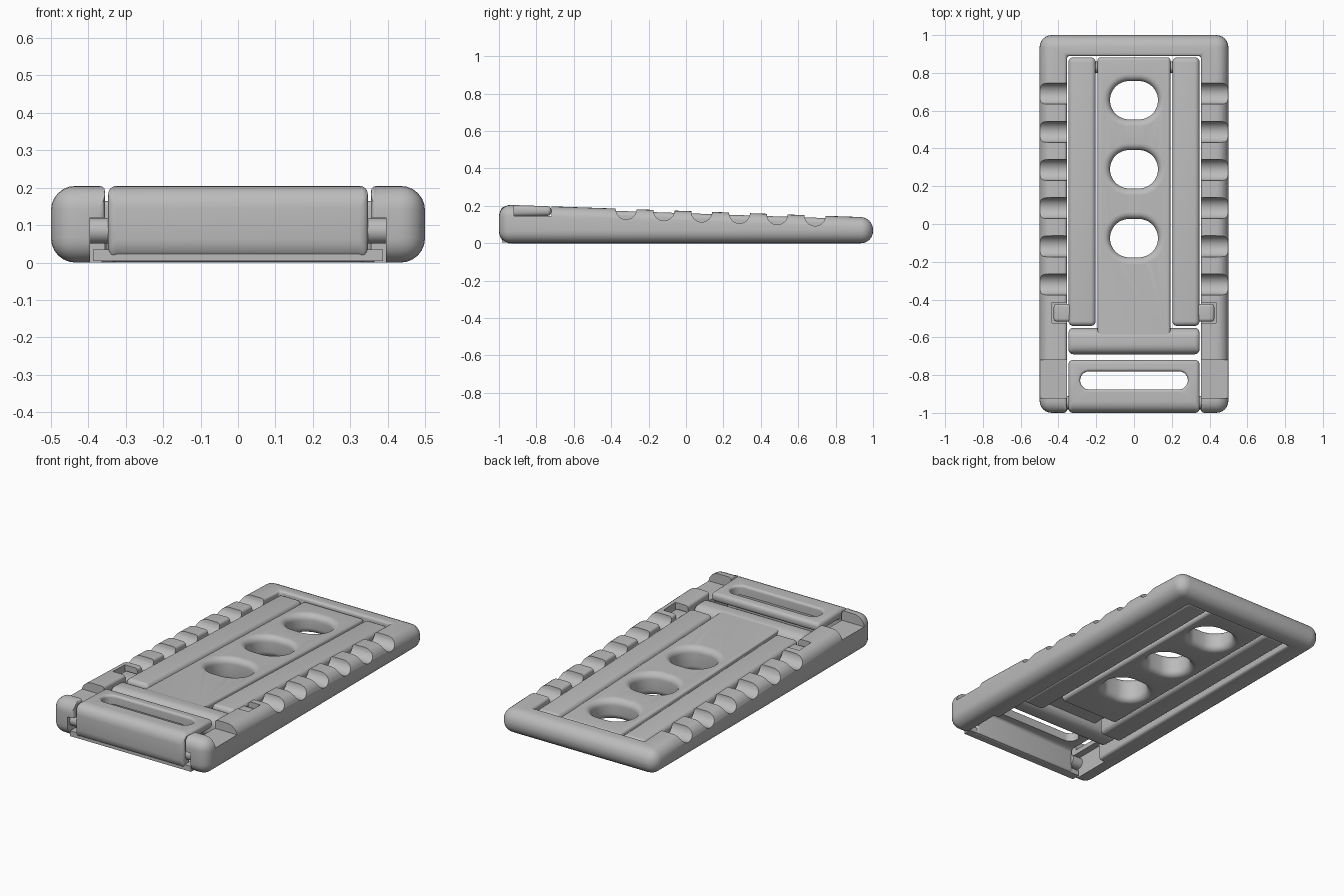
import bpy, bmesh, math
from mathutils import Matrix

if "Cube" in bpy.data.objects:
    bpy.data.objects.remove(bpy.data.objects["Cube"])

grey = bpy.data.materials.new("plain grey")
grey.diffuse_color = (0.5, 0.5, 0.5, 1)
grey.use_nodes = True
grey.node_tree.nodes["Principled BSDF"].inputs["Base Color"].default_value = grey.diffuse_color
R = 0.065  # full edge rounding


def top(y):
    """Height of the gently sloping upper surface."""
    return 0.207 - 0.0345 * (y + 1)


def add(name, bm):
    bmesh.ops.recalc_face_normals(bm, faces=bm.faces[:])
    me = bpy.data.meshes.new(name)
    bm.to_mesh(me)
    bm.free()
    me.materials.append(grey)
    ob = bpy.data.objects.new(name, me)
    bpy.context.collection.objects.link(ob)
    return ob


def loft(bm, rings):
    """Closed solid through rings of equal point count."""
    vs = [[bm.verts.new(p) for p in ring] for ring in rings]
    n = len(vs[0])
    for a, b in zip(vs, vs[1:]):
        for i in range(n):
            bm.faces.new((a[i], a[(i + 1) % n], b[(i + 1) % n], b[i]))
    bm.faces.new(vs[0])
    bm.faces.new(vs[-1][::-1])


def finish(ob, cutter=None):
    """Round the edges, cut, bake and shade."""
    m = ob.modifiers.new("round", 'BEVEL')
    m.limit_method = 'WEIGHT'
    m.width, m.segments, m.use_clamp_overlap = R, 6, False
    if cutter:
        b = ob.modifiers.new("cut", 'BOOLEAN')
        b.operation, b.solver, b.object = 'DIFFERENCE', 'EXACT', cutter
    dg = bpy.context.evaluated_depsgraph_get()
    me = bpy.data.meshes.new_from_object(ob.evaluated_get(dg))
    ob.modifiers.clear()
    ob.data = me
    if cutter:
        bpy.data.objects.remove(cutter)
    bpy.ops.object.select_all(action='DESELECT')
    ob.select_set(True)
    bpy.context.view_layer.objects.active = ob
    bpy.ops.object.shade_smooth_by_angle(angle=math.radians(35))
    return ob


def solid(name, rings, weight, cutter=None):
    """Lofted part; weight(midpoint) gives each edge its share of R."""
    bm = bmesh.new()
    loft(bm, rings)
    lay = bm.edges.layers.float.new("bevel_weight_edge")
    for e in bm.edges:
        e[lay] = weight((e.verts[0].co + e.verts[1].co) / 2)
    return finish(add(name, bm), cutter)


def along_x(yz, x0, x1):
    return [[(x, y, z) for y, z in yz] for x in (x0, x1)]


def box(bm, x0, x1, y0, y1, z0, z1):
    loft(bm, along_x([(y0, z0), (y1, z0), (y1, z1), (y0, z1)], x0, x1))


def rod(bm, x0, x1, y, z, r, n=32):
    ring = [(y + r * math.cos(2 * math.pi * i / n), z + r * math.sin(2 * math.pi * i / n))
            for i in range(n)]
    loft(bm, along_x(ring, x0, x1))


def flared_hole(bm, cy, a, r, f, base, both):
    """Stadium-shaped cutter with a rounded lip of radius f."""
    steps = [math.pi / 2 * i / 6 for i in range(7)]
    lip = [(f * (1 - math.cos(t)), f * (math.sin(t) - 1)) for t in steps]  # offset, depth
    prof = []
    if both:
        prof += [(o, base - d, 0) for o, d in reversed(lip)]
        prof.insert(0, (f, -0.05, 0))
    else:
        prof.append((0, -0.05, 0))
    prof += [(o, d, 1) for o, d in lip] + [(f, 0.05, 1)]
    rings = []
    for o, z, upper in prof:
        ring = []
        for i in range(40):
            t = 2 * math.pi * (i + 0.5) / 40
            x = math.copysign(a, math.cos(t)) + (r + o) * math.cos(t)
            y = cy + (r + o) * math.sin(t)
            ring.append((x, y, z + (top(y) - DROP if upper else 0)))
        rings.append(ring)
    loft(bm, rings)


# --- outer frame: U-shaped, open at the front, with notched arms
plan = [(-0.5, -1), (-0.355, -1), (-0.355, 0.89), (0.355, 0.89),
        (0.355, -1), (0.5, -1), (0.5, 1), (-0.5, 1)]


def frame_weight(m):
    inner = abs(abs(m.x) - 0.355) < 0.01
    return 1 if abs(m.x) > 0.49 or (abs(m.y) > 0.99 and not inner) else 0.25


cut = bmesh.new()
for s in (-1, 1):
    for i in range(6):  # grip notches
        y = -0.32 + 0.202 * i
        rod(cut, s * 0.3, s * 0.6, y, top(y), 0.056)
    box(cut, s * 0.3, s * 0.6, -0.92, -0.72, 0.147, 0.3)    # finger recess
    box(cut, s * 0.3, s * 0.435, -0.525, -0.415, 0.06, 0.3)  # hinge pocket
    box(cut, s * 0.3, s * 0.395, -1.1, -0.72, -0.1, 0.12)   # clearance under front cover
solid("frame", [[(x, y, 0) for x, y in plan], [(x, y, top(y)) for x, y in plan]],
      frame_weight, add("frame_cutter", cut))

# --- front cover: L-shaped bar with a long slot
DROP = 0.0
cut = bmesh.new()
flared_hole(cut, -0.828, 0.237, 0.048, 0.014, 0, False)


def cover_weight(m):
    if abs(m.x) > 0.3:
        return 0.35
    return 0.95 if m.y < -0.99 else 0.3


L = [(-1, 0), (-0.93, 0), (-0.93, 0.147), (-0.72, 0.147), (-0.72, top(-0.72)), (-1, top(-1))]
solid("front_cover", along_x(L, -0.347, 0.347), cover_weight, add("slot_cutter", cut))

# --- foot flange and hinge pins of the cover
bm = bmesh.new()
box(bm, -0.388, 0.388, -0.985, -0.935, 0.004, 0.035)
for s in (-1, 1):
    rod(bm, s * 0.33, s * 0.40, -0.945, 0.085, 0.034)
finish(add("cover_hinge", bm))

# --- centre panel with three flared openings
DROP = 0.014
cut = bmesh.new()
for cy in (0.655, 0.29, -0.075):
    flared_hole(cut, cy, 0.025, 0.102, 0.035, 0.02, True)
side = [(-0.62, 0.09), (-0.42, 0.09), (-0.38, 0.02), (0.882, 0.02),
        (0.882, top(0.882) - DROP), (-0.62, top(-0.62) - DROP)]
solid("centre_panel", along_x(side, -0.193, 0.193),
      lambda m: 0.25 if abs(m.x) > 0.1 or m.y > 0.8 else 0, add("opening_cutter", cut))

# --- cross bar at the panel's front end
bar = [(-0.69, 0.05), (-0.55, 0.05), (-0.55, top(-0.55) - 0.01), (-0.69, top(-0.69) - 0.01)]
solid("cross_bar", along_x(bar, -0.347, 0.347), lambda m: 0.4 if abs(m.x) > 0.3 else 0.8)

# --- swing legs on both sides, with their pivots
leg = [(-0.54, 0.02), (0.882, 0.02), (0.882, top(0.882) - 0.012), (-0.54, top(-0.54) - 0.012)]
peg = [(-0.517, 0.07), (-0.423, 0.07), (-0.423, 0.165), (-0.517, 0.165)]
for s, tag in ((-1, "left"), (1, "right")):
    solid(tag + "_leg", along_x(leg, s * 0.203, s * 0.347), lambda m: 0.4)
    solid(tag + "_leg_peg", along_x(peg, s * 0.32, s * 0.425), lambda m: 0.25)
    bm = bmesh.new()
    rod(bm, s * 0.17, s * 0.22, 0.83, 0.075, 0.03)
    finish(add(tag + "_panel_pin", bm))
